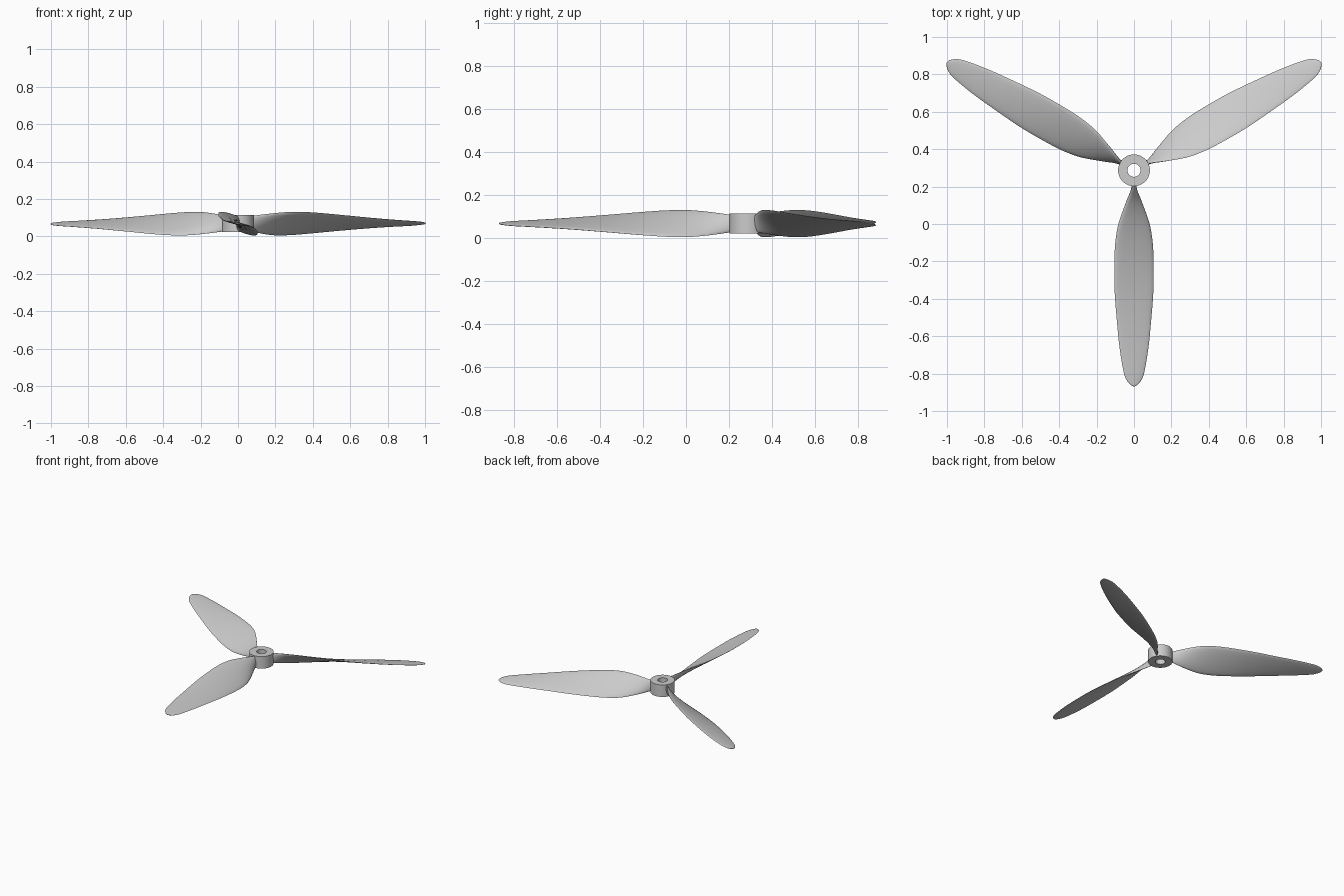
import bpy, bmesh, math
from mathutils import Vector, Matrix

if "Cube" in bpy.data.objects:
    bpy.data.objects.remove(bpy.data.objects["Cube"])

HUB = Vector((0, 0.287, 0.068))
grey = bpy.data.materials.new("light_grey")
grey.use_nodes = True
grey.diffuse_color = (0.6, 0.6, 0.6, 1)
grey.node_tree.nodes["Principled BSDF"].inputs["Base Color"].default_value = (0.6, 0.6, 0.6, 1)


def finish(name, bm, angle):
    bmesh.ops.recalc_face_normals(bm, faces=bm.faces)
    mesh = bpy.data.meshes.new(name)
    bm.to_mesh(mesh)
    bm.free()
    mesh.materials.append(grey)
    ob = bpy.data.objects.new(name, mesh)
    bpy.context.collection.objects.link(ob)
    bpy.ops.object.select_all(action="DESELECT")
    ob.select_set(True)
    bpy.context.view_layer.objects.active = ob
    bpy.ops.object.shade_smooth_by_angle(angle=math.radians(angle))
    return ob


def loft(bm, rings, close):
    """Skin rings of equal point count."""
    loops = [[bm.verts.new(p) for p in ring] for ring in rings]
    pairs = list(zip(loops, loops[1:] + loops[:1])) if close else list(zip(loops, loops[1:]))
    for a, b in pairs:
        for i in range(len(a)):
            j = (i + 1) % len(a)
            bm.faces.new((a[i], a[j], b[j], b[i]))
    return loops


def smooth_path(keys, steps):
    """Catmull-Rom through the key stations."""
    keys = [Vector(k) for k in keys]
    pts = [keys[0]] + keys + [keys[-1]]
    out = []
    for a, b, c, d in zip(pts, pts[1:], pts[2:], pts[3:]):
        for s in range(steps):
            t = s / steps
            out.append(0.5 * (2 * b + (c - a) * t + (2 * a - 5 * b + 4 * c - d) * t * t
                              + (3 * b - a - 3 * c + d) * t ** 3))
    return out + [keys[-1]]


# Hub: bored cylinder
def circle(r, z, n=48):
    return [HUB + Vector((r * math.cos(k * math.tau / n), r * math.sin(k * math.tau / n), z))
            for k in range(n)]


bm = bmesh.new()
loft(bm, [circle(r, z) for r, z in ((0.085, -0.046), (0.085, 0.047), (0.035, 0.047), (0.035, -0.046))], True)
finish("hub", bm, 30)

# Blade stations: radius, half width, half rise, half thickness
STATIONS = [(0.06, 0.003, 0.036, 0.01), (0.09, 0.008, 0.042, 0.011),
            (0.185, 0.048, 0.055, 0.012), (0.285, 0.083, 0.063, 0.012),
            (0.385, 0.1, 0.061, 0.011), (0.5, 0.105, 0.053, 0.01),
            (0.64, 0.104, 0.041, 0.009), (0.8, 0.092, 0.028, 0.008),
            (0.95, 0.077, 0.018, 0.007), (1.08, 0.055, 0.011, 0.006),
            (1.125, 0.037, 0.007, 0.005), (1.148, 0.017, 0.003, 0.004),
            (1.155, 0.003, 0.001, 0.002)]


def section(station, n=20):
    radius, half_x, half_z, thick = station
    chord = Vector((half_x, 0, -half_z))
    normal = Vector((half_z, 0, half_x)).normalized() * thick
    return [Vector((0, -radius, 0)) + chord * math.cos(t) + normal * math.sin(t)
            for t in (k * math.tau / n for k in range(n))]


rings = [section(s) for s in smooth_path([Vector(s) for s in STATIONS], 4)]
for name, turn in (("front_blade", 0), ("left_blade", 120), ("right_blade", 240)):
    place = Matrix.Translation(HUB) @ Matrix.Rotation(math.radians(turn), 4, "Z")
    bm = bmesh.new()
    loops = loft(bm, [[place @ p for p in ring] for ring in rings], False)
    bm.faces.new(loops[0])
    bm.faces.new(loops[-1])
    finish(name, bm, 60)
